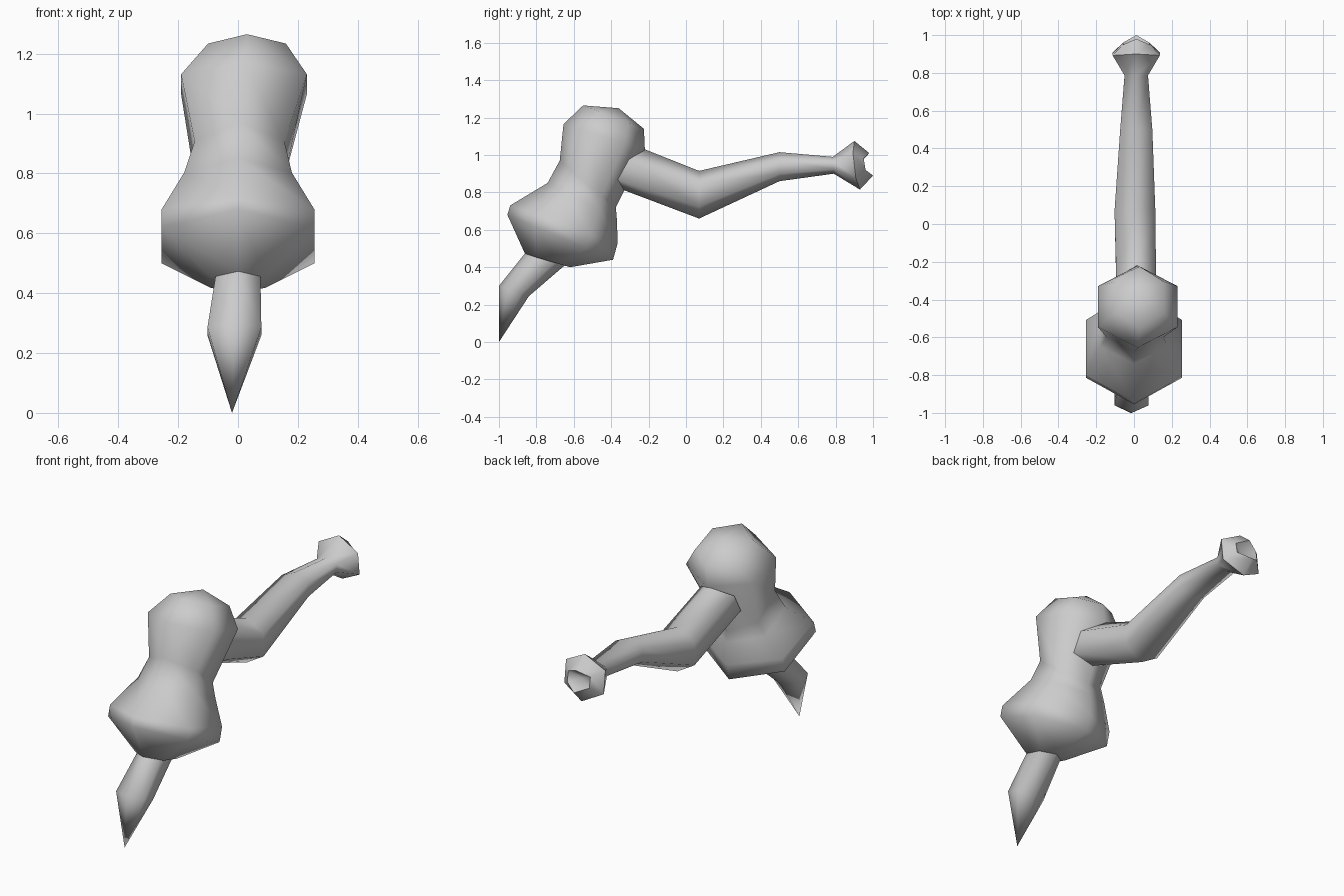
import bpy, bmesh, math
from mathutils import Vector

if "Cube" in bpy.data.objects:
    bpy.data.objects.remove(bpy.data.objects["Cube"])


def hex_ring(cx, hw, y0, z0, y1, z1, push=0.0):
    """Six points: first and last on the centre plane, two mirrored pairs between."""
    def at(t, side):
        p = push if side else 0.0
        return Vector((cx + side * hw, y0 + (y1 - y0) * t + p, z0 + (z1 - z0) * t))
    return [at(0, 0), at(.25, 1), at(.75, 1), at(1, 0), at(.75, -1), at(.25, -1)]


def loft(name, rings, start=None, end=None):
    """Skin hexagonal rings; close each end with an apex or a flat cap."""
    bm = bmesh.new()
    loops = [[bm.verts.new(p) for p in hex_ring(*r)] for r in rings]
    for a, b in zip(loops, loops[1:]):
        for i in range(6):
            j = (i + 1) % 6
            bm.faces.new((a[i], a[j], b[j], b[i]))
    for loop, apex in ((loops[0], start), (loops[-1], end)):
        if apex:
            tip = bm.verts.new(apex)
            for i in range(6):
                bm.faces.new((loop[i], loop[(i + 1) % 6], tip))
        else:
            bm.faces.new(loop)
    bmesh.ops.recalc_face_normals(bm, faces=bm.faces)
    mesh = bpy.data.meshes.new(name)
    bm.to_mesh(mesh)
    bm.free()
    obj = bpy.data.objects.new(name, mesh)
    bpy.context.collection.objects.link(obj)
    bpy.ops.object.select_all(action='DESELECT')
    obj.select_set(True)
    bpy.context.view_layer.objects.active = obj
    bpy.ops.object.shade_smooth_by_angle(angle=math.radians(70))
    return obj


# Body: domed top, narrow waist, wide belly (centre x, half width, front y/z, back y/z)
loft("body", [
    (0.03, 0.13, -0.55, 1.265, -0.225, 1.14),
    (0.02, 0.21, -0.655, 1.165, -0.22, 1.03),
    (0.005, 0.15, -0.675, 0.97, -0.375, 0.72),
    (0.0, 0.18, -0.74, 0.85, -0.37, 0.66),
    (0.0, 0.255, -0.94, 0.73, -0.365, 0.53),
    (0.0, 0.255, -0.955, 0.68, -0.39, 0.44),
    (0.0, 0.09, -0.86, 0.47, -0.62, 0.40),
], start=(0.03, -0.36, 1.25))

# Pointed tail below the belly
loft("tail", [
    (0.0, 0.075, -0.75, 0.60, -0.53, 0.50),
    (0.0, 0.075, -0.86, 0.475, -0.66, 0.40),
    (-0.012, 0.09, -1.0, 0.30, -0.84, 0.245),
], end=(-0.02, -1.0, 0.0))

# Arm with a flared, notched hand (top y/z, bottom y/z)
loft("arm", [
    (0.012, 0.105, -0.22, 1.03, -0.34, 0.815, -0.055),
    (0.005, 0.108, 0.07, 0.915, 0.07, 0.66),
    (0.012, 0.085, 0.50, 1.015, 0.50, 0.86),
    (0.012, 0.062, 0.785, 0.99, 0.79, 0.90),
    (0.012, 0.125, 0.90, 1.075, 0.93, 0.815, -0.015),
    (0.012, 0.07, 0.98, 1.01, 1.0, 0.89, -0.035),
], end=(0.012, 0.92, 0.945))
